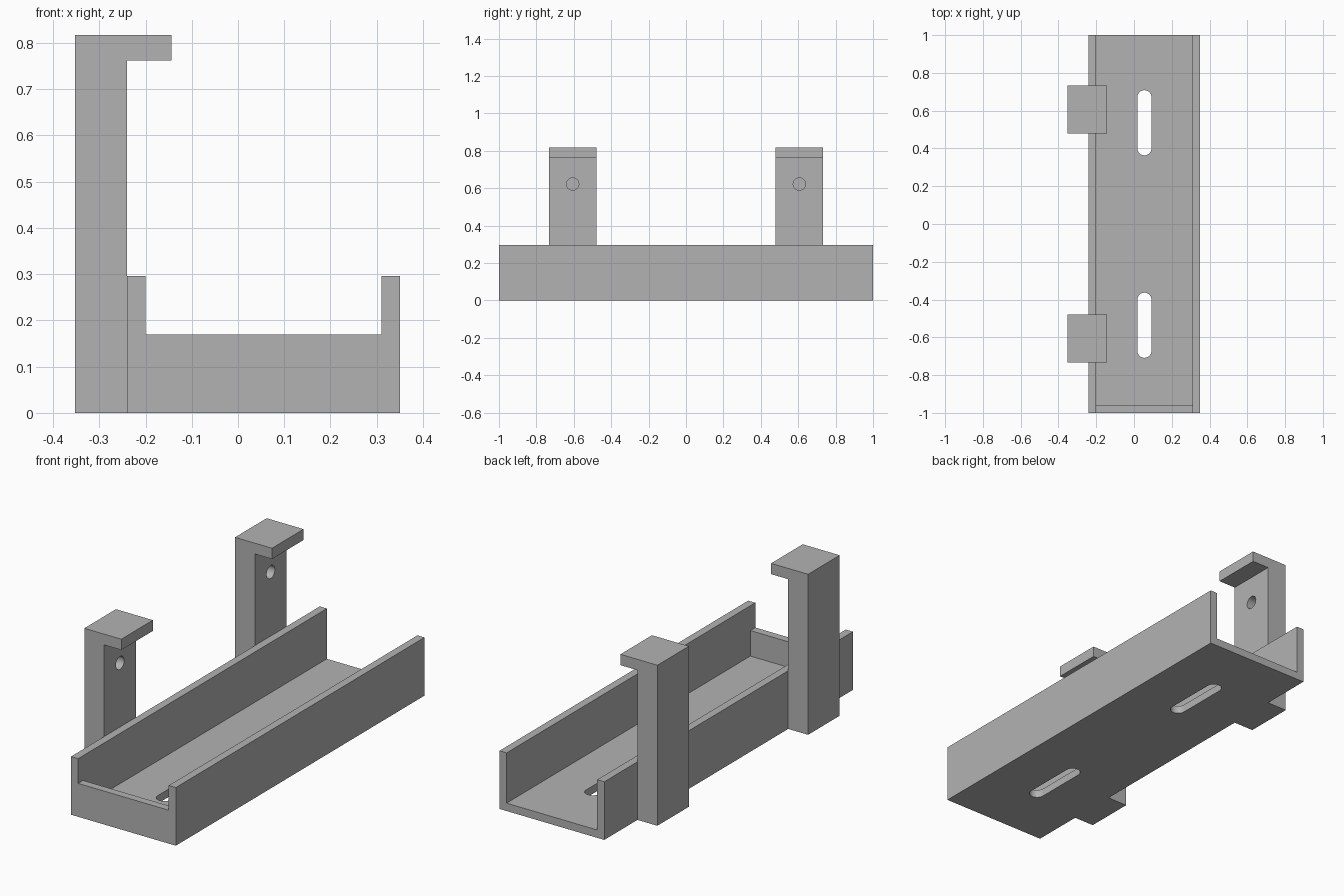
import bpy
import bmesh
import math
from mathutils import Vector

cube = bpy.data.objects.get("Cube")
if cube:
    bpy.data.objects.remove(cube, do_unlink=True)

grey = bpy.data.materials.new("plain_grey")
grey.use_nodes = True
colour = (0.45, 0.45, 0.45, 1)
grey.diffuse_color = colour
grey.node_tree.nodes["Principled BSDF"].inputs["Base Color"].default_value = colour


def extrude(name, outline, to_point, direction):
    """Sweep a flat outline along a direction into a closed solid."""
    bm = bmesh.new()
    face = bm.faces.new([bm.verts.new(to_point(a, b)) for a, b in outline])
    swept = bmesh.ops.extrude_face_region(bm, geom=[face])["geom"]
    verts = [v for v in swept if isinstance(v, bmesh.types.BMVert)]
    bmesh.ops.translate(bm, vec=Vector(direction), verts=verts)
    bmesh.ops.recalc_face_normals(bm, faces=bm.faces)
    mesh = bpy.data.meshes.new(name)
    bm.to_mesh(mesh)
    bm.free()
    mesh.materials.append(grey)
    obj = bpy.data.objects.new(name, mesh)
    bpy.context.collection.objects.link(obj)
    return obj


def profile(name, outline, y0, y1):
    return extrude(name, outline, lambda x, z: (x, y0, z), (0, y1 - y0, 0))


def cut(target, cutter):
    mod = target.modifiers.new(cutter.name, "BOOLEAN")
    mod.operation = "DIFFERENCE"
    mod.solver = "EXACT"
    mod.object = cutter
    bpy.context.view_layer.objects.active = target
    bpy.ops.object.modifier_apply(modifier=mod.name)
    bpy.data.objects.remove(cutter, do_unlink=True)


def arc(cx, cy, r, start, sweep, steps):
    angles = [math.radians(start + sweep * i / steps) for i in range(steps + 1)]
    return [(cx + r * math.cos(a), cy + r * math.sin(a)) for a in angles]


left, right, wall, height = -0.24, 0.35, 0.04, 0.296

# Open channel with two side walls
tray = profile("tray", [
    (left, 0), (right, 0), (right, height), (right - wall, height),
    (right - wall, wall), (left + wall, wall), (left + wall, height), (left, height),
], -1, 1)

# Low lip closing the front end: notch a solid end block out of the channel
lip_top = 0.17
lip = profile("front_lip", [
    (left + wall, wall), (right - wall, wall),
    (right - wall, lip_top), (left + wall, lip_top),
], -1, -1 + wall)

# Rounded mounting slots through the floor
slot_x, slot_r = 0.055, 0.0375
for side in (-1, 1):
    mid, half = side * 0.536, 0.135
    outline = arc(slot_x, mid + half, slot_r, 0, 180, 16)
    outline += arc(slot_x, mid - half, slot_r, 180, 180, 16)
    cut(tray, extrude("slot_cutter", outline, lambda x, y: (x, y, -0.1), (0, 0, 0.2)))

# Hooked posts with a blind hole in the inner face
post_outline = [
    (-0.352, 0), (left, 0), (left, 0.762), (-0.144, 0.762),
    (-0.144, 0.817), (-0.352, 0.817),
]
posts = []
for side, name in ((-1, "front_post"), (1, "back_post")):
    mid = side * 0.606
    post = profile(name, post_outline, mid - 0.127, mid + 0.127)
    ring = arc(mid, 0.622, 0.033, 0, 360, 32)[:-1]
    cut(post, extrude("hole_cutter", ring, lambda y, z: (left - 0.07, y, z), (0.1, 0, 0)))
    posts.append(post)

# Smooth the round cut walls, keep the edges crisp
bpy.ops.object.select_all(action="DESELECT")
for obj in [tray, lip] + posts:
    obj.select_set(True)
bpy.context.view_layer.objects.active = tray
bpy.ops.object.shade_smooth_by_angle(angle=math.radians(30))
